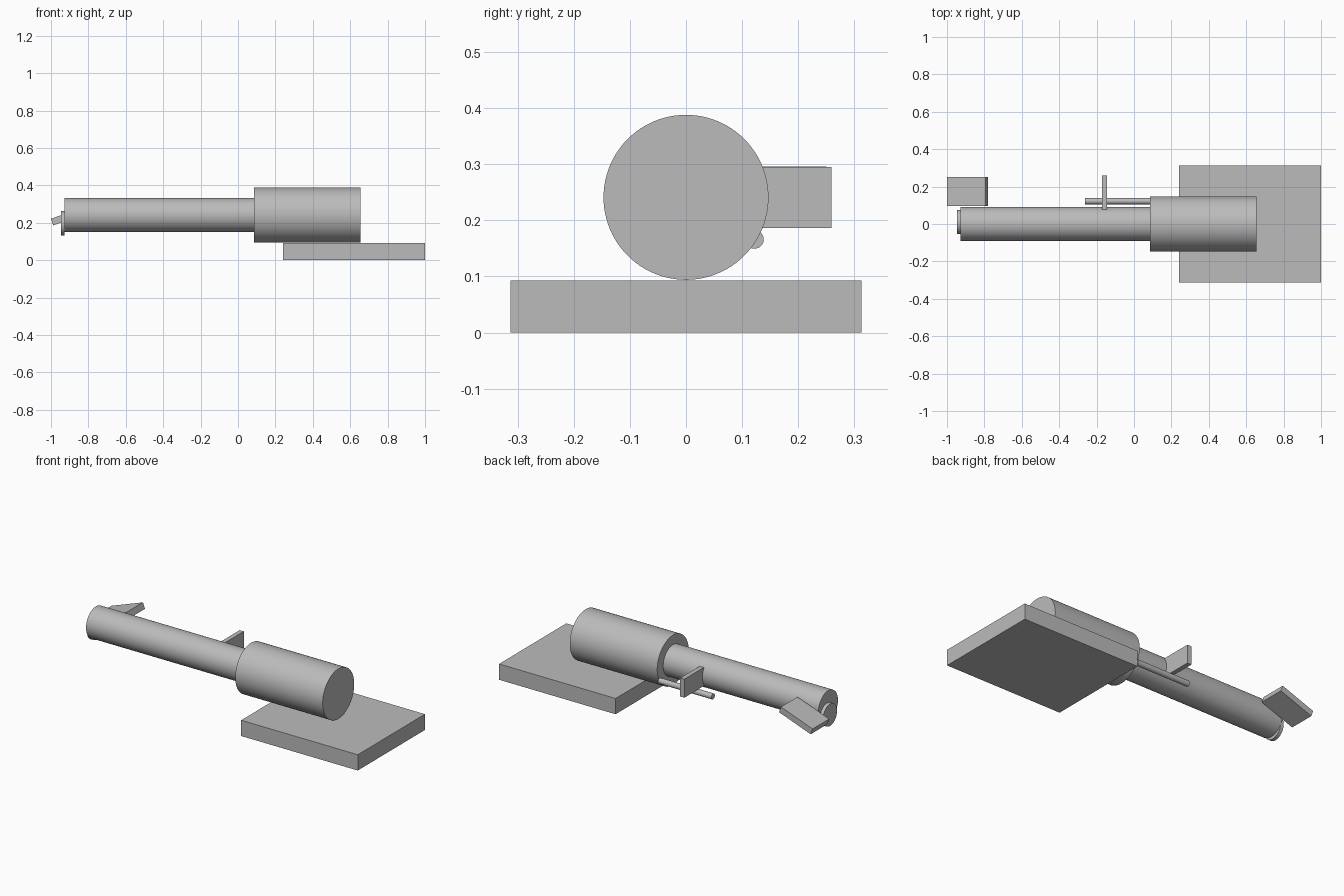
import bpy
from math import radians

cube = bpy.data.objects.get("Cube")
if cube:
    bpy.data.objects.remove(cube, do_unlink=True)

GREY = (0.5, 0.5, 0.5, 1)
grey = bpy.data.materials.new("plain grey")
grey.use_nodes = True
grey.diffuse_color = GREY
grey.node_tree.nodes["Principled BSDF"].inputs["Base Color"].default_value = GREY

AXIS_Z = 0.241


def finish(name):
    obj = bpy.context.object
    obj.name = name
    obj.data.materials.append(grey)
    bpy.ops.object.transform_apply(location=False, rotation=True, scale=True)
    return obj


def box(name, centre, size, tilt=0):
    bpy.ops.mesh.primitive_cube_add(size=1, location=centre, rotation=(0, radians(tilt), 0))
    bpy.context.object.scale = size
    return finish(name)


def cylinder(name, x0, x1, radius, y=0, z=AXIS_Z, sides=96):
    """Cylinder lying along x from x0 to x1."""
    bpy.ops.mesh.primitive_cylinder_add(
        vertices=sides, radius=radius, depth=x1 - x0,
        location=((x0 + x1) / 2, y, z), rotation=(0, radians(90), 0))
    obj = finish(name)
    bpy.ops.object.shade_smooth_by_angle(angle=radians(30))
    return obj


# Flat base slab
box("base", (0.62, 0, 0.0465), (0.76, 0.626, 0.093))

# Main housing, long barrel and the offset disc on its end
cylinder("housing", 0.085, 0.655, 0.147)
cylinder("barrel", -0.927, 0.085, 0.091)
cylinder("end_disc", -0.947, -0.927, 0.065, y=0.011, z=0.198)

# Thin side rod with an upright plate beside the barrel
cylinder("side_rod", -0.262, 0.085, 0.0165, y=0.122, z=0.166, sides=48)
box("side_plate", (-0.157, 0.168, AXIS_Z), (0.027, 0.182, 0.109))

# Tilted paddle near the barrel end
box("tilted_paddle", (-0.891, 0.173, AXIS_Z), (0.219, 0.154, 0.037), tilt=-20)
